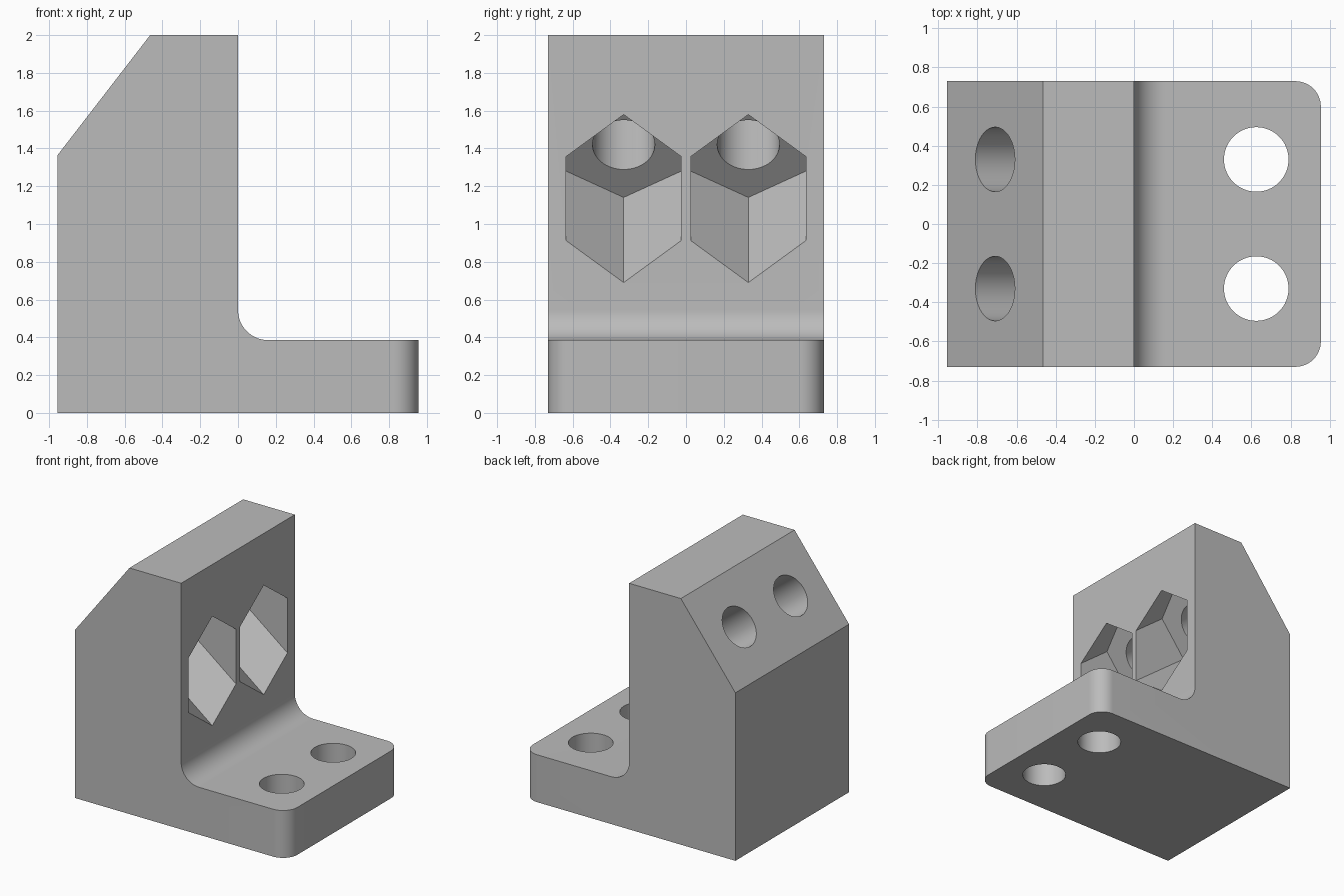
import bpy, bmesh, math
from mathutils import Vector

cube = bpy.data.objects.get("Cube")
if cube:
    bpy.data.objects.remove(cube, do_unlink=True)

HALF_X, HALF_Y, TOP = 0.955, 0.73, 2.0
BASE_TOP, FILLET, CORNER = 0.385, 0.16, 0.13
HOLE_Y, HOLE_R, HEX_R = 0.33, 0.165, 0.352
SLOPE_LOW, SLOPE_HIGH = Vector((-HALF_X, 0, 1.365)), Vector((-0.465, 0, TOP))

grey = bpy.data.materials.new("grey_metal")
grey.use_nodes = True
colour = (0.5, 0.5, 0.5, 1)
grey.diffuse_color = colour
grey.node_tree.nodes["Principled BSDF"].inputs["Base Color"].default_value = colour


def make_object(name, bm):
    bmesh.ops.recalc_face_normals(bm, faces=bm.faces)
    mesh = bpy.data.meshes.new(name)
    bm.to_mesh(mesh)
    bm.free()
    mesh.materials.append(grey)
    obj = bpy.data.objects.new(name, mesh)
    bpy.context.collection.objects.link(obj)
    return obj


def cut_prism(target, name, start, end, radius, sides):
    """Subtract a prism running from start to end, with one corner facing up."""
    start, end = Vector(start), Vector(end)
    axis = (end - start).normalized()
    side = Vector((0, 1, 0))
    up = side.cross(axis)
    bm = bmesh.new()
    ring = []
    for i in range(sides):
        a = 2 * math.pi * i / sides
        ring.append(bm.verts.new(start + radius * (up * math.cos(a) + side * math.sin(a))))
    face = bm.faces.new(ring)
    moved = bmesh.ops.extrude_face_region(bm, geom=[face])["geom"]
    verts = [v for v in moved if isinstance(v, bmesh.types.BMVert)]
    bmesh.ops.translate(bm, verts=verts, vec=end - start)
    cutter = make_object(name, bm)
    cutter.hide_render = True
    for v in cutter.data.vertices:
        v.co += Vector((0, 0, 0))
    bpy.context.view_layer.objects.active = target
    mod = target.modifiers.new(name, "BOOLEAN")
    mod.operation, mod.solver, mod.object = "DIFFERENCE", "EXACT", cutter
    bpy.ops.object.modifier_apply(modifier=name)
    bpy.data.objects.remove(cutter, do_unlink=True)


# Bracket body: side profile with a filleted inner corner, extruded across y
profile = [(-HALF_X, 0), (HALF_X, 0), (HALF_X, BASE_TOP)]
for i in range(17):
    a = math.pi / 2 * i / 16
    profile.append((FILLET * (1 - math.sin(a)), BASE_TOP + FILLET * (1 - math.cos(a))))
profile += [(0, TOP), (SLOPE_HIGH.x, TOP), (-HALF_X, SLOPE_LOW.z)]
bm = bmesh.new()
face = bm.faces.new([bm.verts.new((x, -HALF_Y, z)) for x, z in profile])
moved = bmesh.ops.extrude_face_region(bm, geom=[face])["geom"]
bmesh.ops.translate(bm, vec=(0, 2 * HALF_Y, 0),
                    verts=[v for v in moved if isinstance(v, bmesh.types.BMVert)])

# Rounded upright corners at the end of the foot
ends = [e for e in bm.edges
        if all(v.co.x > HALF_X - 0.001 for v in e.verts)
        and abs(e.verts[0].co.z - e.verts[1].co.z) > 0.1]
bmesh.ops.bevel(bm, geom=ends, offset=CORNER, segments=14, profile=0.5, affect="EDGES")
bracket = make_object("angle_bracket", bm)

# Slanted bolt holes with hexagonal pockets, and upright holes in the foot
along = (SLOPE_HIGH - SLOPE_LOW).normalized()
inward = Vector((along.z, 0, -along.x))
for y in (-HOLE_Y, HOLE_Y):
    entry = (SLOPE_LOW + SLOPE_HIGH) / 2 + Vector((0, y, 0))
    mouth = entry - inward * (entry.x / inward.x)
    floor = mouth - inward * 0.466
    cut_prism(bracket, "slanted_hole", entry - inward * 0.1, floor + inward * 0.05, HOLE_R, 64)
    cut_prism(bracket, "hex_pocket", floor, mouth + inward * 0.32, HEX_R, 6)
    cut_prism(bracket, "foot_hole", (0.625, y, -0.1), (0.625, y, BASE_TOP + 0.1), HOLE_R, 64)

# Smooth curved walls, crisp edges
bpy.ops.object.select_all(action="DESELECT")
bracket.select_set(True)
bpy.context.view_layer.objects.active = bracket
bpy.ops.object.shade_smooth_by_angle(angle=math.radians(30))
